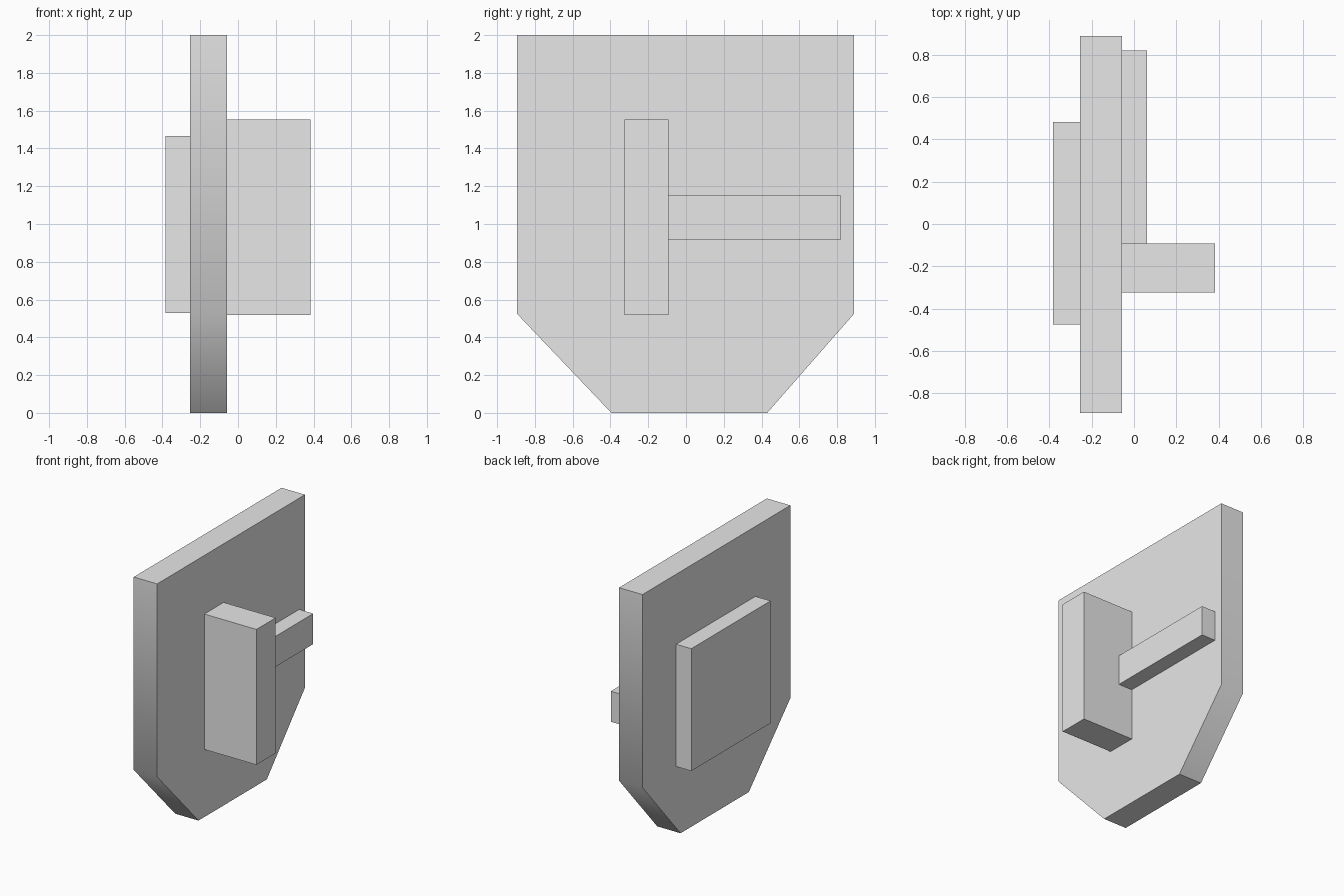
import bpy
import bmesh
import math

cube = bpy.data.objects.get("Cube")
if cube:
    bpy.data.objects.remove(cube, do_unlink=True)

# Single light grey finish
GREY = (0.8, 0.8, 0.8, 1.0)
grey = bpy.data.materials.new("light_grey")
grey.use_nodes = True
grey.diffuse_color = GREY
grey.node_tree.nodes["Principled BSDF"].inputs["Base Color"].default_value = GREY


def extrude_profile(name, profile, x0, x1):
    """Solid made by pushing a (y, z) outline from x0 to x1."""
    bm = bmesh.new()
    face = bm.faces.new([bm.verts.new((x0, y, z)) for y, z in profile])
    pushed = bmesh.ops.extrude_face_region(bm, geom=[face])
    verts = [g for g in pushed["geom"] if isinstance(g, bmesh.types.BMVert)]
    bmesh.ops.translate(bm, verts=verts, vec=(x1 - x0, 0, 0))
    bmesh.ops.recalc_face_normals(bm, faces=bm.faces)
    mesh = bpy.data.meshes.new(name)
    bm.to_mesh(mesh)
    bm.free()
    mesh.materials.append(grey)
    obj = bpy.data.objects.new(name, mesh)
    bpy.context.collection.objects.link(obj)
    return obj


def box(name, x, y, z):
    outline = [(y[0], z[0]), (y[1], z[0]), (y[1], z[1]), (y[0], z[1])]
    return extrude_profile(name, outline, *x)


# Upright slab with two chamfered lower corners
BACK, FACE = -0.255, -0.057
slab = extrude_profile(
    "main_slab",
    [(-0.395, 0), (0.43, 0), (0.89, 0.525), (0.89, 2), (-0.895, 2), (-0.895, 0.525)],
    BACK, FACE)

# Shallow chamfer corners blend smoothly, all others stay sharp
bpy.ops.object.select_all(action='DESELECT')
slab.select_set(True)
bpy.context.view_layer.objects.active = slab
bpy.ops.object.shade_smooth_by_angle(angle=math.radians(45))

# Square pad on one face, upright block and level bar on the other
box("rear_pad", (-0.383, BACK), (-0.475, 0.483), (0.53, 1.465))
box("upright_block", (FACE, 0.383), (-0.325, -0.092), (0.517, 1.552))
box("level_bar", (FACE, 0.062), (-0.092, 0.82), (0.917, 1.15))
